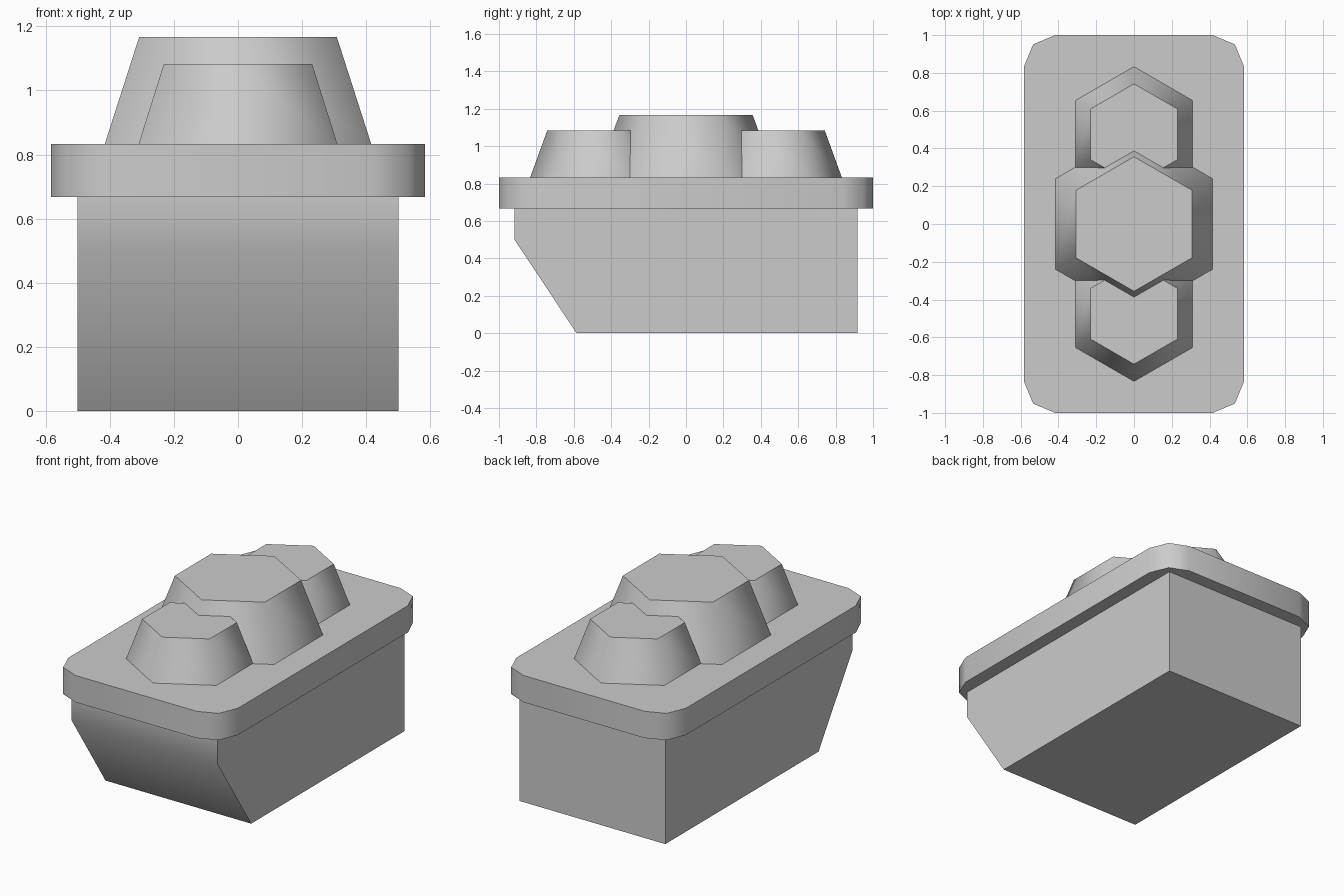
import bpy, bmesh, math
from mathutils import Vector

if "Cube" in bpy.data.objects:
    bpy.data.objects.remove(bpy.data.objects["Cube"])


def prism(name, profile, offset, smooth_angle):
    """Extrude a closed 3D profile along an offset vector."""
    bm = bmesh.new()
    face = bm.faces.new([bm.verts.new(p) for p in profile])
    ret = bmesh.ops.extrude_face_region(bm, geom=[face], use_keep_orig=True)
    verts = [g for g in ret["geom"] if isinstance(g, bmesh.types.BMVert)]
    bmesh.ops.translate(bm, verts=verts, vec=Vector(offset))
    bmesh.ops.recalc_face_normals(bm, faces=bm.faces)
    mesh = bpy.data.meshes.new(name)
    bm.to_mesh(mesh)
    bm.free()
    obj = bpy.data.objects.new(name, mesh)
    bpy.context.collection.objects.link(obj)
    smooth(obj, smooth_angle)


def smooth(obj, angle):
    bpy.ops.object.select_all(action='DESELECT')
    obj.select_set(True)
    bpy.context.view_layer.objects.active = obj
    bpy.ops.object.shade_smooth_by_angle(angle=math.radians(angle))


def hex_stud(name, y, r_base, r_top, z_top, z_base=0.833):
    """Tapered hexagonal stud with points along y."""
    bpy.ops.mesh.primitive_cone_add(vertices=6, radius1=r_base, radius2=r_top,
                                    depth=z_top - z_base,
                                    location=(0, y, (z_base + z_top) / 2))
    obj = bpy.context.object
    obj.name = name
    smooth(obj, 63)


# Box body with a sloping lower front
side = [(-0.917, 0.667), (-0.917, 0.5), (-0.585, 0), (0.917, 0), (0.917, 0.667)]
prism("body", [(-0.5, y, z) for y, z in side], (1, 0, 0), 45)

# Overhanging rim plate with rounded corners
corner = [(0.583, 0.833), (0.534, 0.951), (0.417, 1.0)]
half = corner + [(-x, y) for x, y in reversed(corner)]
outline = half + [(-x, -y) for x, y in half]
prism("rim_plate", [(x, y, 0.667) for x, y in outline], (0, 0, 0.166), 50)

# Three studs on top, overlapping in a row
hex_stud("centre_stud", 0, 0.48, 0.356, 1.167)
for label, sign in (("front", -1), ("back", 1)):
    hex_stud(label + "_stud", sign * 0.475, 0.358, 0.267, 1.083)
